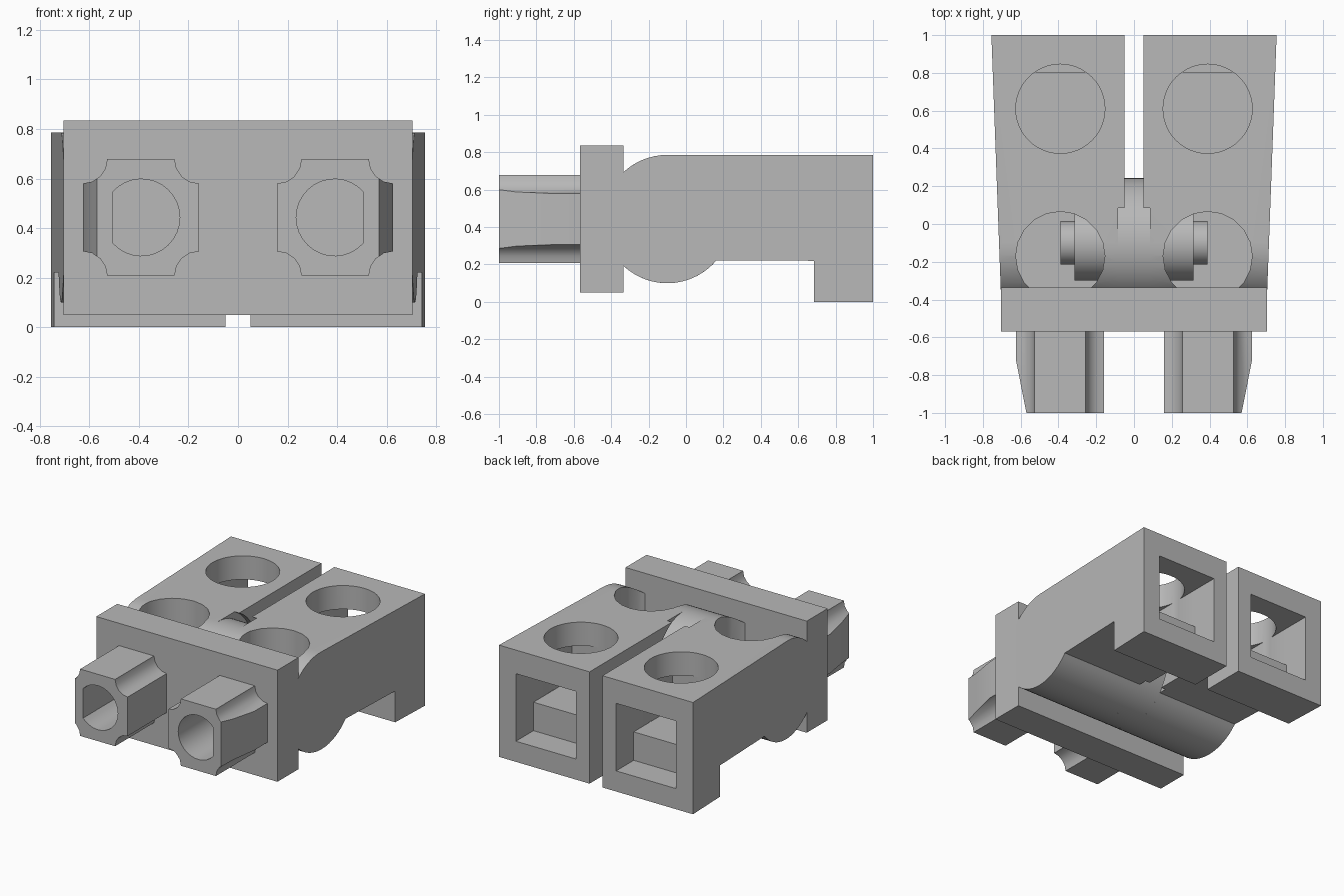
import bpy, bmesh
from math import cos, sin, pi, radians
from mathutils import Vector

cube = bpy.data.objects.get("Cube")
if cube:
    bpy.data.objects.remove(cube, do_unlink=True)

grey = bpy.data.materials.new("plain_grey")
grey.use_nodes = True
colour = (0.48, 0.48, 0.48, 1)
grey.diffuse_color = colour
grey.node_tree.nodes["Principled BSDF"].inputs["Base Color"].default_value = colour


def arc(cx, cy, r, start, end, steps):
    """Points on an arc, angles in degrees."""
    angles = [radians(start + (end - start) * i / steps) for i in range(steps + 1)]
    return [(cx + r * cos(a), cy + r * sin(a)) for a in angles]


def circle(cx, cy, r, sides=48):
    return arc(cx, cy, r, 0, 360, sides)[:-1]


def box(x0, x1, y0, y1):
    return [(x0, y0), (x1, y0), (x1, y1), (x0, y1)]


def prism(name, points, axis, low, high):
    """Extrude a closed outline along x, y or z."""
    place = {"x": lambda p, d: (d, p[0], p[1]),
             "y": lambda p, d: (p[0], d, p[1]),
             "z": lambda p, d: (p[0], p[1], d)}[axis]
    bm = bmesh.new()
    ends = [[bm.verts.new(place(p, d)) for p in points] for d in (low, high)]
    for ring in ends:
        bm.faces.new(ring)
    for i in range(len(points)):
        j = (i + 1) % len(points)
        bm.faces.new((ends[0][i], ends[0][j], ends[1][j], ends[1][i]))
    bmesh.ops.recalc_face_normals(bm, faces=bm.faces)
    mesh = bpy.data.meshes.new(name)
    bm.to_mesh(mesh)
    bm.free()
    mesh.materials.append(grey)
    obj = bpy.data.objects.new(name, mesh)
    bpy.context.collection.objects.link(obj)
    return obj


def activate(obj):
    bpy.ops.object.select_all(action="DESELECT")
    obj.select_set(True)
    bpy.context.view_layer.objects.active = obj


def cut(obj, points, axis, low, high):
    """Subtract a prism and discard the cutter."""
    cutter = prism("cutter", points, axis, low, high)
    cutter.hide_render = True
    mod = obj.modifiers.new("cut", "BOOLEAN")
    mod.operation, mod.solver, mod.object = "DIFFERENCE", "EXACT", cutter
    activate(obj)
    bpy.ops.object.modifier_apply(modifier=mod.name)
    bpy.data.objects.remove(cutter, do_unlink=True)


def finish(obj, mirrored=True):
    activate(obj)
    if mirrored:
        mod = obj.modifiers.new("mirror", "MIRROR")
        mod.use_mirror_merge = False
        bpy.ops.object.modifier_apply(modifier=mod.name)
    bpy.ops.object.shade_smooth_by_angle(angle=radians(30))


HINGE = (-0.1, 0.443)
R = 0.343
X = 0.39  # centre line of each arm

# Arms: rounded hinge end, raised belly and rear foot
profile = arc(*HINGE, R, 90, 319.5, 40)
profile += [(0.685, 0.22), (0.685, 0), (1, 0), (1, 0.786)]
arms = prism("arms", profile, "x", 0.05, 0.7)
for v in arms.data.vertices:  # outer side flares to the rear
    if v.co.x > 0.5:
        v.co.x = 0.705 + 0.05 * (v.co.y + 0.36) / 1.36
# Rear socket, its stepped floor and the round top opening
cut(arms, box(0.157, 0.623, 0.145, 0.62), "y", 0.805, 1.1)
cut(arms, box(0.157, 0.623, 0.345, 0.62), "y", 0.375, 0.9)
cut(arms, circle(X, 0.61, 0.236), "z", 0.346, 0.9)
# Front pocket and clearance around the centre drum
cut(arms, circle(X, -0.17, 0.236, 20), "z", 0.25, 0.9)
cut(arms, circle(*HINGE, 0.389, 64), "x", -0.1, 0.085)
finish(arms)

# Hinge drum between the arms, with axles showing in the pockets
drum = prism("hinge_drum", circle(*HINGE, R, 64), "x", -0.085, 0.085)
finish(drum, False)
hubs = prism("hinge_hubs", circle(*HINGE, 0.2), "x", 0.08, 0.315)
finish(hubs)
axles = prism("hinge_axles", circle(*HINGE, 0.115), "x", 0.31, 0.39)
finish(axles)

# Front plate
plate = prism("front_plate", box(-0.705, 0.705, -0.568, -0.335), "z", 0.05, 0.835)
finish(plate, False)

# Pegs: square section with scooped corners and a tapered outer side
x0, x1, z0, z1, c = 0.158, 0.626, 0.208, 0.678, 0.098
section = (arc(x0, z0, c, 90, 0, 4) + arc(x1, z0, c, 180, 90, 4)
           + arc(x1, z1, c, 270, 180, 4) + arc(x0, z1, c, 0, -90, 4))
pegs = prism("pegs", section, "y", -1, -0.56)
cut(pegs, [(0.55, -1.1), (0.645, -0.618), (0.8, -0.618), (0.8, -1.1)], "z", 0, 1)
# Bore with one flat on the outer side
bore = [(min(x, 0.505), z) for x, z in arc(X, 0.443, 0.155, 42, 318, 24)]
cut(pegs, bore, "y", -1.1, -0.565)
finish(pegs)
